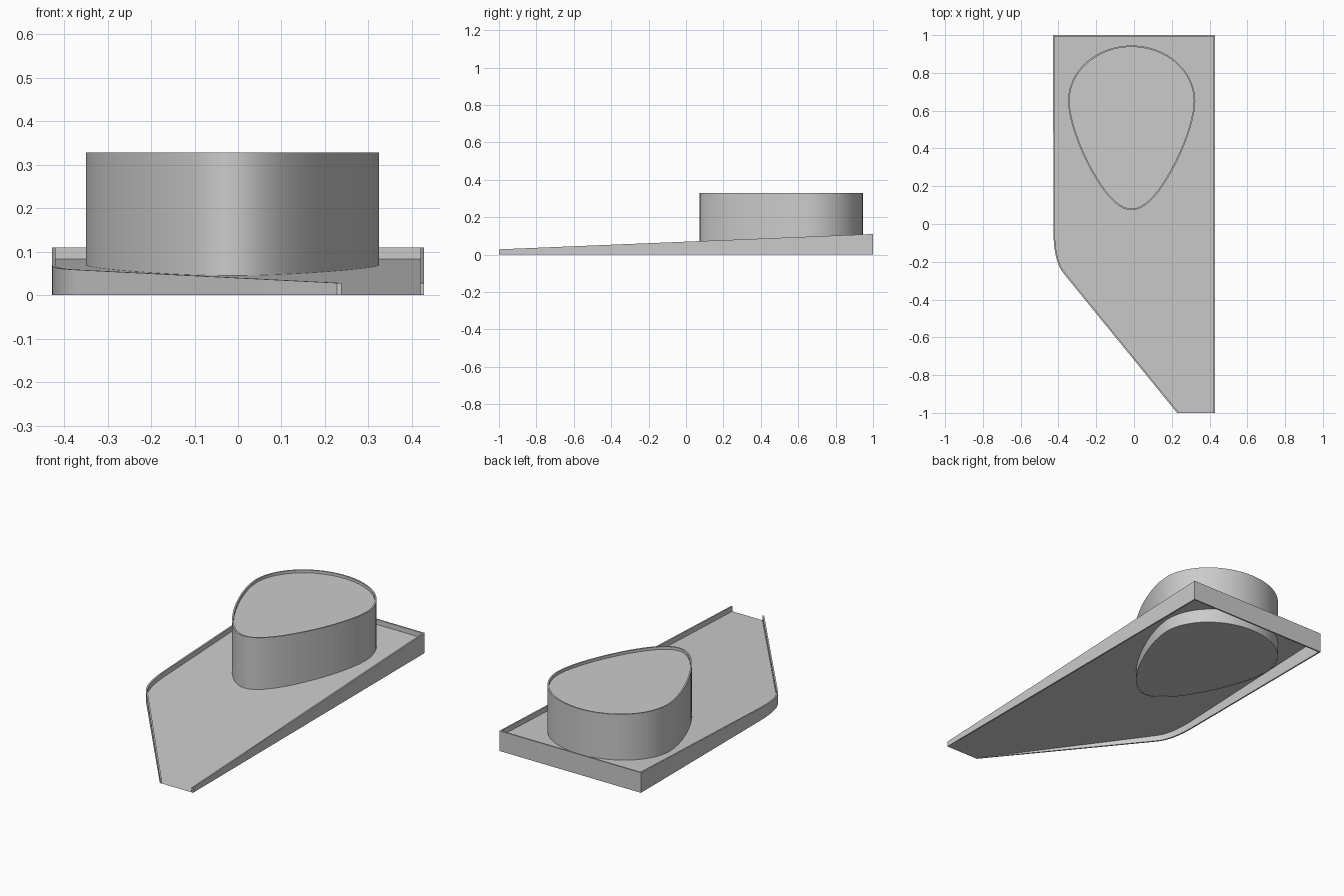
import bpy, bmesh, math

if "Cube" in bpy.data.objects:
    bpy.data.objects.remove(bpy.data.objects["Cube"])

T = 0.008  # wall thickness


def make_object(name, bm, smooth=False):
    me = bpy.data.meshes.new(name)
    bm.to_mesh(me)
    bm.free()
    ob = bpy.data.objects.new(name, me)
    bpy.context.collection.objects.link(ob)
    if smooth:
        bpy.ops.object.select_all(action='DESELECT')
        ob.select_set(True)
        bpy.context.view_layer.objects.active = ob
        bpy.ops.object.shade_smooth_by_angle(angle=math.radians(30))
    return ob


def inset(path, t, closed):
    """Offset a counter-clockwise path inward by t, with mitred corners."""
    out, n = [], len(path)
    for i, (x, y) in enumerate(path):
        normals = []
        for j in (i - 1, i):
            if not closed and (j < 0 or j >= n - 1):
                continue
            a, b = path[j % n], path[(j + 1) % n]
            l = math.dist(a, b)
            normals.append(((a[1] - b[1]) / l, (b[0] - a[0]) / l))
        if len(normals) == 1:  # open end: slide along the front edge
            out.append((x + t / normals[0][0], y))
        else:
            (ax, ay), (bx, by) = normals
            k = t / (1 + ax * bx + ay * by)
            out.append((x + (ax + bx) * k, y + (ay + by) * k))
    return out


def wall(name, outer, inner, bottom, top, closed, smooth=True):
    """Thin upright wall between two paths."""
    bm = bmesh.new()
    sections = []
    for (ox, oy), (ix, iy) in zip(outer, inner):
        pts = [(ox, oy, bottom), (ox, oy, top(oy)), (ix, iy, top(iy)), (ix, iy, bottom)]
        sections.append([bm.verts.new(p) for p in pts])
    n = len(sections)
    for i in range(n if closed else n - 1):
        a, b = sections[i], sections[(i + 1) % n]
        for k in range(4):
            m = (k + 1) % 4
            bm.faces.new((a[k], b[k], b[m], a[m]))
    if not closed:
        bm.faces.new(sections[0])
        bm.faces.new(sections[-1][::-1])
    bmesh.ops.recalc_face_normals(bm, faces=bm.faces[:])
    return make_object(name, bm, smooth)


def sheet(name, path, height, up):
    """Flat face filling a path."""
    bm = bmesh.new()
    f = bm.faces.new([bm.verts.new((x, y, height(y))) for x, y in path])
    f.normal_update()
    if (f.normal.z > 0) != up:
        f.normal_flip()
    return make_object(name, bm)


# Tray outline, open along the front edge, with a rounded left corner
p0, p1, p2 = (-0.427, -0.03), (-0.427, -0.2), (-0.37, -0.265)
curve = []
for i in range(9):
    u = i / 8
    curve.append(tuple((1 - u) ** 2 * a + 2 * u * (1 - u) * b + u * u * c
                       for a, b, c in zip(p0, p1, p2)))
outline = [(0.428, -1), (0.428, 1), (-0.428, 1)] + curve + [(0.228, -1)]
inner_outline = inset(outline, T, False)

# Sloping rim and floor
wall("tray_rim", outline, inner_outline, 0, lambda y: 0.028 + 0.041 * (y + 1), False)
sheet("tray_floor", inner_outline, lambda y: 0.0005 + 0.0413 * (y + 1), True)

# Egg-shaped collar outline
egg = []
for i in range(64):
    a = 2 * math.pi * i / 64
    c, s = math.cos(a), math.sin(a)
    if s >= 0:
        egg.append((-0.0125 + 0.337 * c, 0.65 + 0.295 * s))
    else:
        w = 1 - 0.36 * s * s / (0.2 - s)
        egg.append((-0.0125 + 0.337 * c * w, 0.65 + 0.577 * s))
inner_egg = inset(egg, T, True)

# Collar wall, recessed top panel and underside panel
wall("collar", egg, inner_egg, 0.0, lambda y: 0.328, True)
sheet("collar_top_panel", inner_egg, lambda y: 0.313, False)
sheet("collar_bottom_panel", inner_egg, lambda y: 0.001, False)
